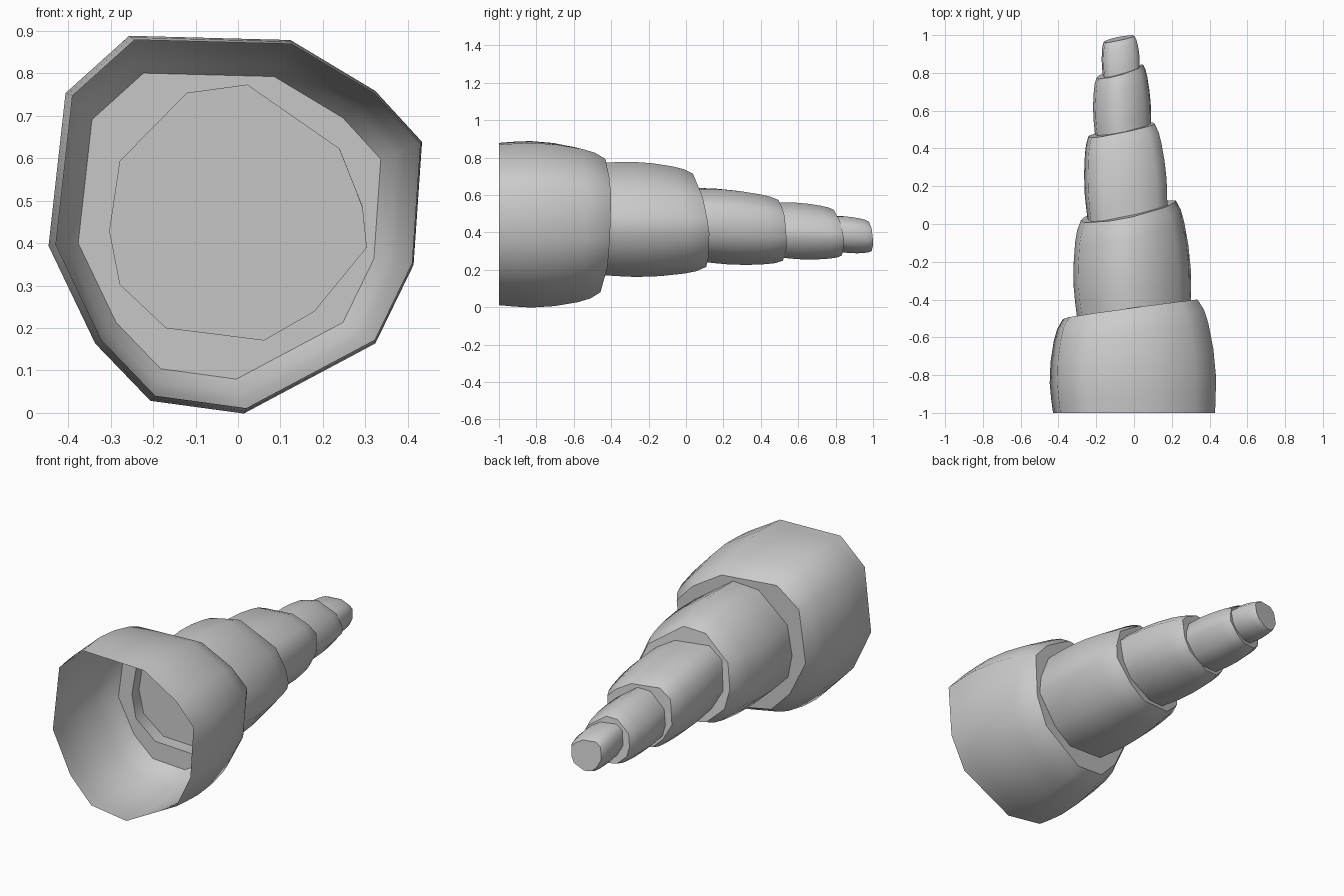
import bpy
import bmesh

cube = bpy.data.objects.get("Cube")
if cube:
    bpy.data.objects.remove(cube)

grey = bpy.data.materials.new("plain grey")
grey.use_nodes = True
grey.diffuse_color = (0.6, 0.6, 0.6, 1)
grey.node_tree.nodes["Principled BSDF"].inputs["Base Color"].default_value = grey.diffuse_color


def unit_outline(points):
    """Fit an outline into the square from -1 to 1."""
    xs, zs = zip(*points)

    def fit(v, vals):
        return 2 * (v - min(vals)) / (max(vals) - min(vals)) - 1
    return [(fit(x, xs), fit(z, zs)) for x, z in points]


# Two irregular eleven-sided cross-sections, clockwise from the top left
wide_outline = unit_outline([
    (-.25, .89), (.13, .88), (.33, .76), (.44, .64), (.42, .35), (.33, .165),
    (.02, 0), (-.2, .03), (-.33, .165), (-.44, .395), (-.4, .755)])
skewed_outline = unit_outline([
    (-.12, .765), (.025, .785), (.245, .63), (.3, .49), (.31, .39), (.185, .235),
    (.065, .165), (-.17, .195), (-.28, .3), (-.305, .43), (-.28, .6)])

# Every segment swells a little, then rounds in: (fraction of length, scale)
PROFILE = [(0, .975), (.15, .99), (.32, 1), (.55, .98), (.78, .93), (.9, .885), (1, .81)]


def lerp(a, b, t):
    return a + (b - a) * t


def make_ring(bm, outline, centre, radius, y, tilt):
    verts = []
    for u, w in outline:
        dx, dz = u * radius[0], w * radius[1]
        x, z = centre[0] + dx, centre[1] + dz
        verts.append(bm.verts.new((x, y + tilt[0] * x + tilt[1] * (z - .44), z)))
    return verts


def bridge(bm, a, b):
    n = len(a)
    return [bm.faces.new((a[i], a[(i + 1) % n], b[(i + 1) % n], b[i])) for i in range(n)]


def sharpen(ring):
    for i, v in enumerate(ring):
        for e in v.link_edges:
            if e.other_vert(v) == ring[i - 1]:
                e.smooth = False


# start centre, end centre (x, z), radii (x, z), end y, end tilt
segments = [
    ((0, .445), (-.02, .44), (.44, .445), -.45, (.14, .02), wide_outline),
    ((0, .472), (-.03, .465), (.31, .308), .075, (.2, -.13), skewed_outline),
    ((-.035, .44), (-.065, .413), (.217, .203), .51, (.2, -.1), wide_outline),
    ((-.058, .412), (-.075, .398), (.152, .152), .82, (.27, -.15), skewed_outline),
    ((-.067, .392), (-.078, .38), (.1, .099), .99, (.2, -.12), wide_outline),
]

# Stepped tapering shell, open at the front and closed at the tip
bm = bmesh.new()
y0, tilt0, last = -1, (0, 0), None
plug_ring = None
for index, (c0, c1, radius, y1, tilt1, outline) in enumerate(segments):
    for t, scale in PROFILE:
        centre = [lerp(a, b, t) for a, b in zip(c0, c1)]
        tilt = [lerp(a, b, t) for a, b in zip(tilt0, tilt1)]
        size = [r * scale for r in radius]
        ring = make_ring(bm, outline, centre, size, lerp(y0, y1, t), tilt)
        if last:
            bridge(bm, last, ring)
            if t == 0:
                sharpen(last)
                sharpen(ring)
        if index == 1 and t == PROFILE[1][0]:
            plug_ring = [v.co.copy() for v in ring]
        last = ring
    y0, tilt0 = y1, tilt1
bm.faces.new(last)
sharpen(last)


def finish(bm, name, smooth):
    bmesh.ops.recalc_face_normals(bm, faces=bm.faces)
    for f in bm.faces:
        f.smooth = smooth
    mesh = bpy.data.meshes.new(name)
    bm.to_mesh(mesh)
    bm.free()
    mesh.materials.append(grey)
    obj = bpy.data.objects.new(name, mesh)
    bpy.context.collection.objects.link(obj)
    return obj


finish(bm, "stepped_shell", True)

# Flat disc that closes the passage behind the first ledge
bm = bmesh.new()
bm.faces.new([bm.verts.new(co) for co in plug_ring])
finish(bm, "inner_disc", False)
